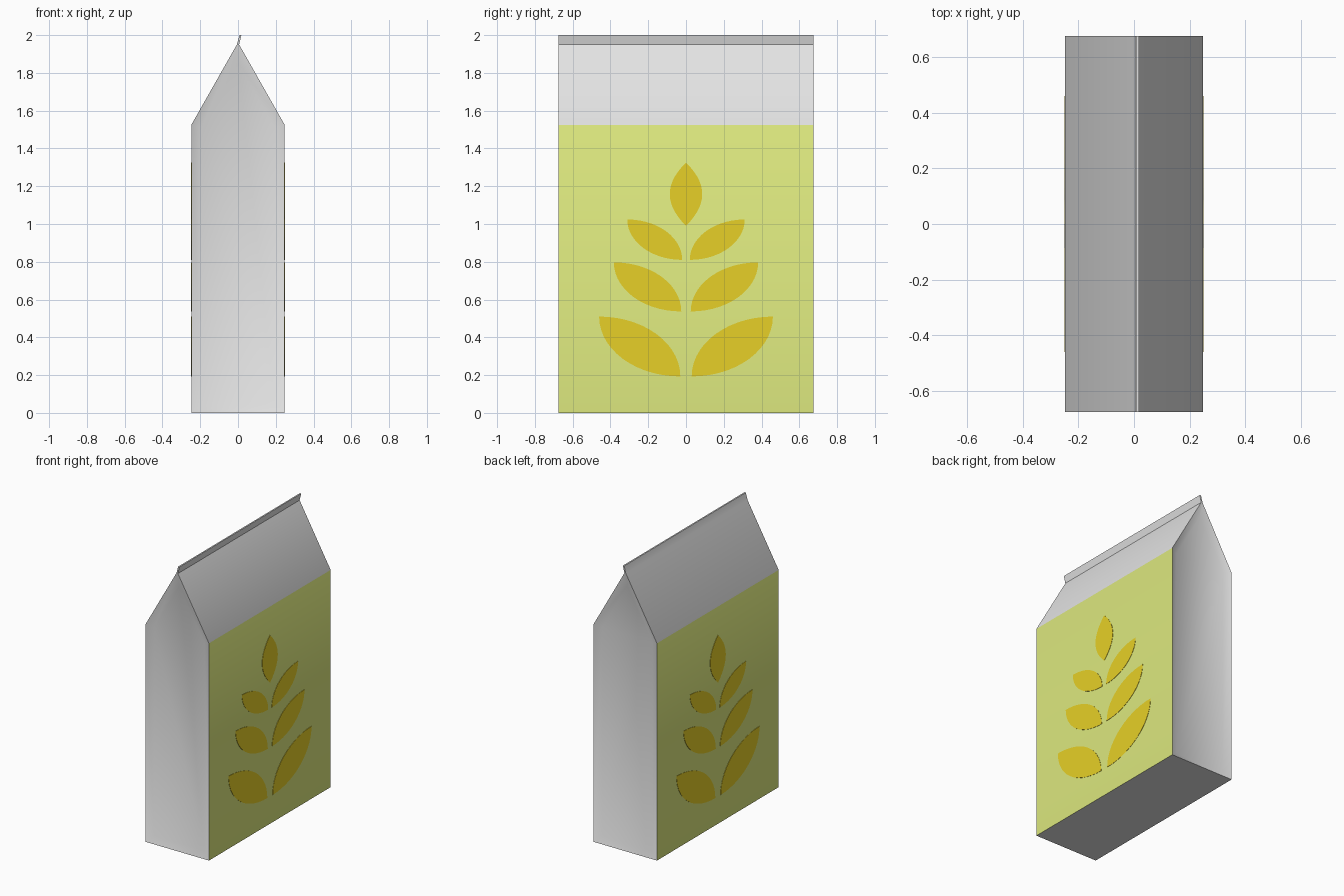
import bpy, bmesh, math

if "Cube" in bpy.data.objects:
    bpy.data.objects.remove(bpy.data.objects["Cube"])

def material(name, rgb):
    m = bpy.data.materials.new(name)
    m.diffuse_color = (*rgb, 1)
    m.use_nodes = True
    m.node_tree.nodes["Principled BSDF"].inputs["Base Color"].default_value = m.diffuse_color
    return m

paper = material("paper grey", (0.77, 0.77, 0.77))
green = material("label green", (0.74, 0.83, 0.215))
gold = material("grain gold", (0.80, 0.63, 0.02))

HX, HY, SHOULDER, PEAK = 0.247, 0.675, 1.525, 1.95

def finish(bm, name, mats):
    bmesh.ops.recalc_face_normals(bm, faces=bm.faces)
    me = bpy.data.meshes.new(name)
    bm.to_mesh(me)
    bm.free()
    for m in mats:
        me.materials.append(m)
    ob = bpy.data.objects.new(name, me)
    bpy.context.collection.objects.link(ob)
    return ob

# Bag: profile in x-z with a bent sealing fin on top, run along y
profile = [(-HX, 0), (HX, 0), (HX, SHOULDER), (0.006, PEAK), (0.018, 2.0),
           (0.008, 2.0), (-0.006, PEAK), (-HX, SHOULDER)]
# Smaller outline of the slightly sunken end panels
sunken = [(-0.194, 0.045), (0.194, 0.045), (0.194, 1.51), (0, 1.852), (-0.194, 1.51)]

bm = bmesh.new()
rings = []
for s in (-1, 1):
    r = [bm.verts.new((x, s * HY, z)) for x, z in profile]
    p = [bm.verts.new((x, s * (HY - 0.025), z)) for x, z in sunken]
    rings.append(r)
    bm.faces.new(p)
    bm.faces.new(r[3:7])                      # end of the fin
    for a, b, c, d in ((0, 1, 1, 0), (1, 2, 2, 1), (2, 3, 3, 2), (6, 7, 4, 3), (7, 0, 0, 4)):
        bm.faces.new((r[a], r[b], p[c], p[d]))
    bm.faces.new((r[3], r[6], p[3]))
n = len(profile)
for i in range(n):
    j = (i + 1) % n
    bm.faces.new((rings[0][i], rings[0][j], rings[1][j], rings[1][i]))
# Broad upright sides are green
for f in bm.faces:
    f.normal_update()
    if abs(f.normal.x) > 0.99 and f.calc_area() > 1:
        f.material_index = 1
bag = finish(bm, "bag", [paper, green])
bpy.context.view_layer.objects.active = bag
bag.select_set(True)
bpy.ops.object.shade_smooth_by_angle(angle=math.radians(40))

# Grain leaves: outlines in y-z
N = 14
def side_leaf(y0, y1, z0, z1, side):
    w, h = y1 - y0, z1 - z0
    pts = []
    for k in range(N):                        # lower arc
        a = math.pi / 2 * k / N
        pts.append((y0 + w * math.sin(a), z0 + h * (1 - math.cos(a))))
    for k in range(N):                        # upper arc back
        a = math.pi / 2 * k / N
        pts.append((y1 - w * math.sin(a), z1 - h * (1 - math.cos(a))))
    return [(side * y, z) for y, z in pts]

def top_leaf(zc, half_len, half_wid):
    pts = []
    for s in (1, -1):
        for k in range(N):
            t = s * (2 * k / N - 1)
            pts.append((s * half_wid * (1 - t * t), zc + half_len * t))
    return pts

leaves = [top_leaf(1.158, 0.167, 0.086)]
for y0, y1, z0, z1 in ((0.03, 0.46, 0.193, 0.51), (0.025, 0.382, 0.537, 0.797),
                       (0.02, 0.311, 0.81, 1.024)):
    leaves += [side_leaf(y0, y1, z0, z1, s) for s in (1, -1)]

# Thin leaf plates on both broad sides
for sx, name in ((1, "right_grain_leaves"), (-1, "left_grain_leaves")):
    bm = bmesh.new()
    for pts in leaves:
        inner = [bm.verts.new((sx * (HX - 0.001), y, z)) for y, z in pts]
        outer = [bm.verts.new((sx * (HX + 0.002), y, z)) for y, z in pts]
        bm.faces.new(inner)
        bm.faces.new(outer)
        for i in range(len(pts)):
            j = (i + 1) % len(pts)
            bm.faces.new((inner[i], inner[j], outer[j], outer[i]))
    finish(bm, name, [gold])
